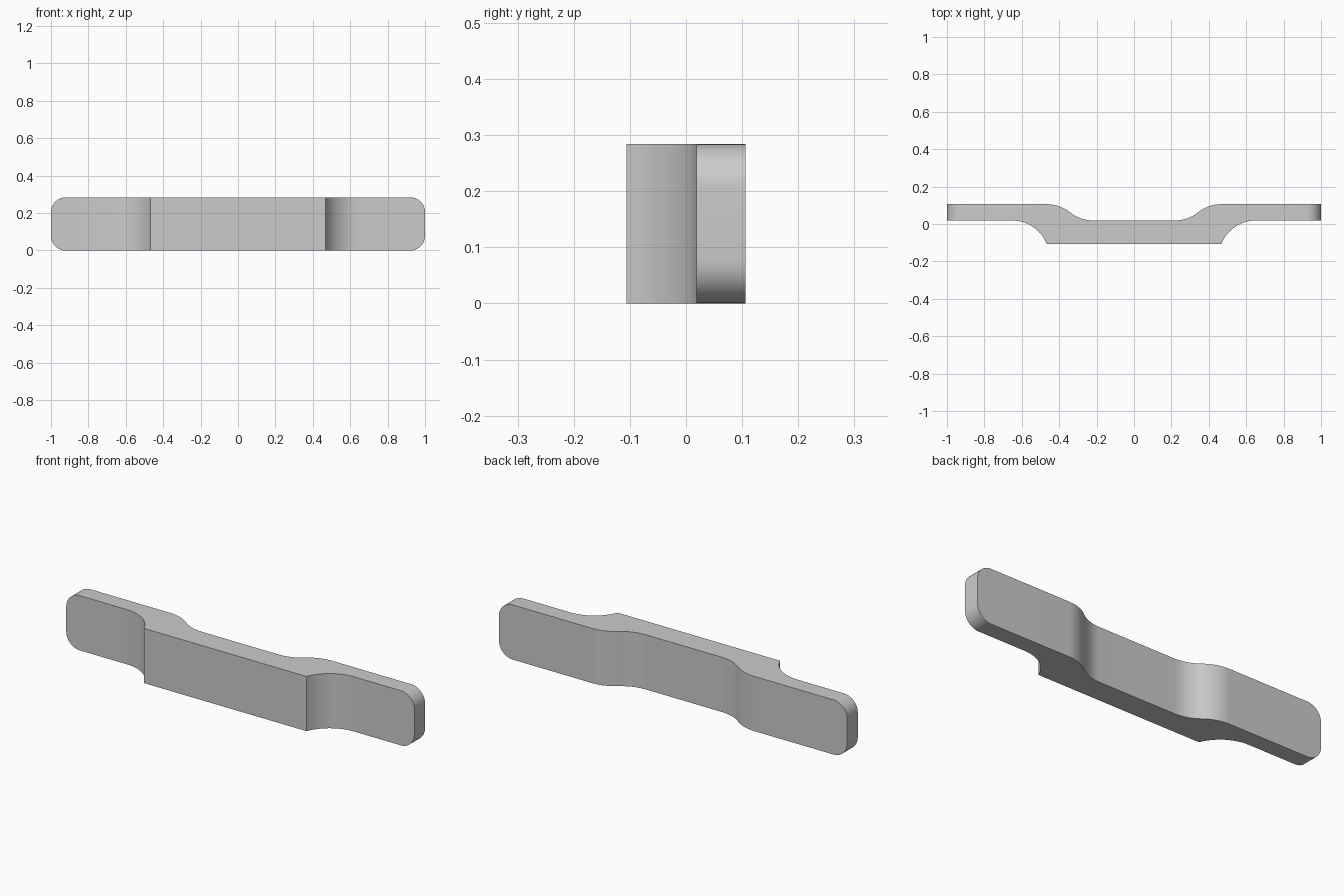
import bpy, bmesh, math

if "Cube" in bpy.data.objects:
    bpy.data.objects.remove(bpy.data.objects["Cube"])

HEIGHT, BACK, ARM, FRONT = 0.284, 0.106, 0.019, -0.106
R = 0.2          # radius of every sweep in the plan outline
CORNER = 0.078   # rounding of the bar ends


def arc(cx, cy, start, end, steps=14):
    """Points on an arc of radius R, angles in degrees."""
    out = []
    for i in range(steps + 1):
        a = math.radians(start + (end - start) * i / steps)
        out.append((cx + R * math.cos(a), cy + R * math.sin(a)))
    return out


# Right half of the plan outline, from front centre round to back centre
drop = ARM - FRONT
reach = math.sqrt(R * R - (R - drop) ** 2)
flare_x = 0.467 + reach
end_angle = 180 - math.degrees(math.asin((R - drop) / R))
half = arc(flare_x, ARM - R, end_angle, 90)            # concave front flare
half += [(1, ARM), (1, BACK)]
turn = math.degrees(math.acos(1 - (BACK - ARM) / (2 * R)))
width = 2 * R * math.sin(math.radians(turn))
half += arc(0.467, BACK - R, 90, 90 + turn)            # back shoulder
half += arc(0.467 - width, ARM + R, 270 + turn, 270)[1:]  # back hollow
outline = half + [(-x, y) for x, y in reversed(half)]

# Extrude the outline upward
bm = bmesh.new()
base = bm.faces.new([bm.verts.new((x, y, 0)) for x, y in outline])
ext = bmesh.ops.extrude_face_region(bm, geom=[base])
top = [v for v in ext["geom"] if isinstance(v, bmesh.types.BMVert)]
bmesh.ops.translate(bm, verts=top, vec=(0, 0, HEIGHT))

# Round the four corners of the two ends
ends = [e for e in bm.edges
        if all(abs(v.co.x) > 0.999 for v in e.verts)
        and abs(e.verts[0].co.z - e.verts[1].co.z) < 1e-5]
bmesh.ops.bevel(bm, geom=ends, offset=CORNER, segments=10, profile=0.5,
                affect='EDGES')
bmesh.ops.recalc_face_normals(bm, faces=bm.faces)

mesh = bpy.data.meshes.new("handle_bar")
bm.to_mesh(mesh)
bm.free()
bar = bpy.data.objects.new("handle_bar", mesh)
bpy.context.collection.objects.link(bar)

grey = bpy.data.materials.new("plain grey")
grey.diffuse_color = (0.6, 0.6, 0.6, 1)
grey.use_nodes = True
grey.node_tree.nodes["Principled BSDF"].inputs["Base Color"].default_value = grey.diffuse_color
mesh.materials.append(grey)

bpy.context.view_layer.objects.active = bar
bar.select_set(True)
bpy.ops.object.shade_smooth_by_angle(angle=math.radians(30))
